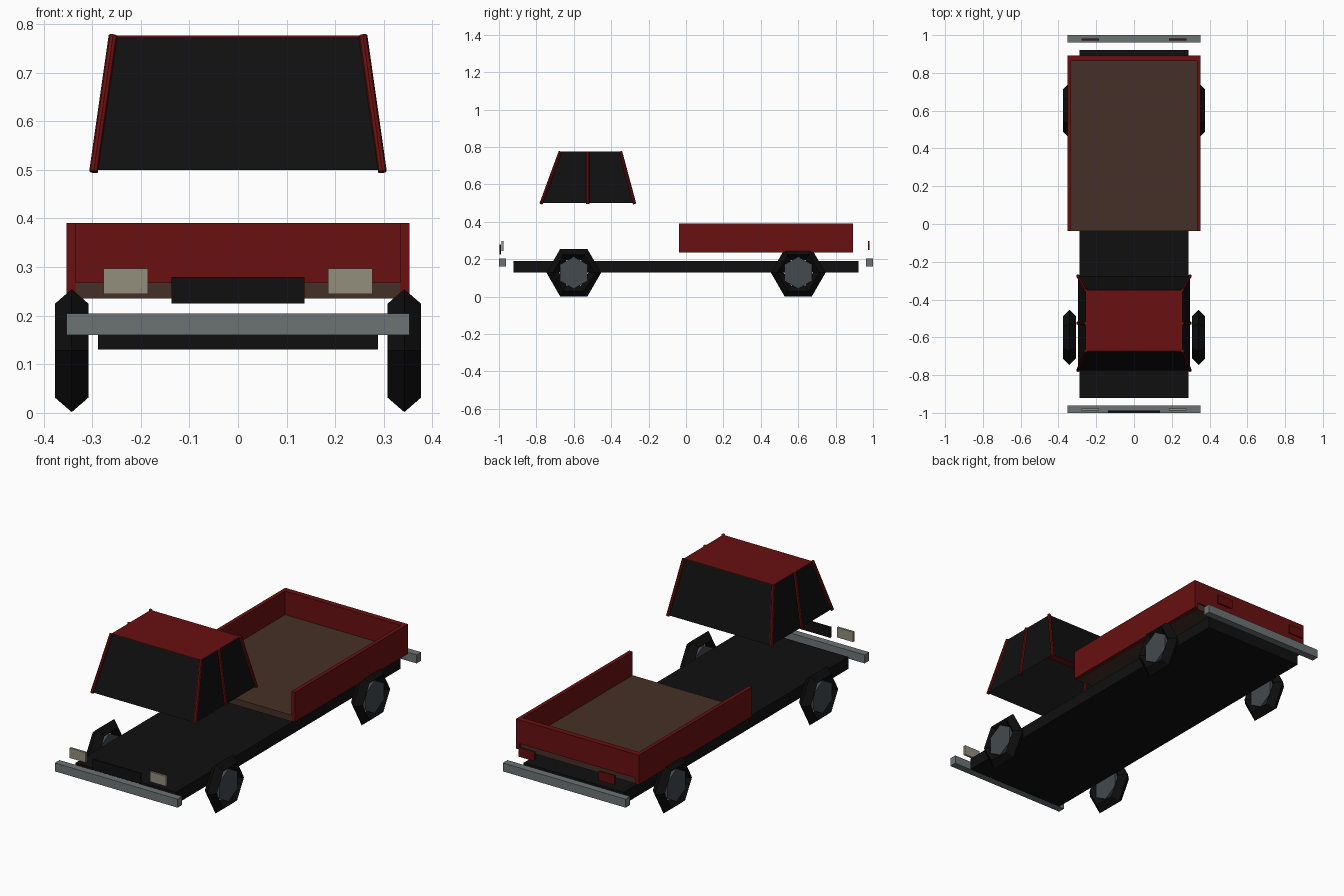
import bpy
import bmesh
from math import sin, cos, tau
from mathutils import Vector

cube = bpy.data.objects.get("Cube")
if cube:
    bpy.data.objects.remove(cube, do_unlink=True)


def material(name, r, g, b):
    m = bpy.data.materials.new(name)
    m.use_nodes = True
    m.diffuse_color = (r, g, b, 1)
    m.node_tree.nodes["Principled BSDF"].inputs["Base Color"].default_value = (r, g, b, 1)
    return m


RED = material("red_paint", 0.14, 0.005, 0.005)
TAIL = material("tail_light_red", 0.12, 0.004, 0.004)
BLACK = material("black", 0.005, 0.005, 0.005)
RUBBER = material("tyre_black", 0.004, 0.004, 0.004)
WOOD = material("brown_floor", 0.06, 0.03, 0.02)
STEEL = material("bumper_grey", 0.15, 0.175, 0.175)
HUB = material("hub_grey", 0.055, 0.068, 0.078)
LAMP = material("lamp_cream", 0.29, 0.27, 0.2)


def make(name, verts, faces, mat):
    mesh = bpy.data.meshes.new(name)
    bm = bmesh.new()
    vs = [bm.verts.new(v) for v in verts]
    for f in faces:
        bm.faces.new([vs[i] for i in f])
    bmesh.ops.recalc_face_normals(bm, faces=bm.faces[:])
    bm.to_mesh(mesh)
    bm.free()
    mesh.materials.append(mat)
    obj = bpy.data.objects.new(name, mesh)
    bpy.context.collection.objects.link(obj)
    return obj


def box(name, xs, ys, zs, mat):
    verts = [(x, y, z) for x in xs for y in ys for z in zs]
    faces = [(0, 1, 3, 2), (4, 6, 7, 5), (0, 4, 5, 1), (2, 3, 7, 6), (0, 2, 6, 4), (1, 5, 7, 3)]
    return make(name, verts, faces, mat)


def rod(name, a, b, radius, mat, sides, phase=0.0):
    """Straight prism between two points."""
    a, b = Vector(a), Vector(b)
    d = (b - a).normalized()
    u = (Vector((0, 1, 0)) - d * d.y).normalized()
    w = d.cross(u)
    verts = []
    for i in range(sides):
        t = tau * i / sides + phase
        off = (u * cos(t) + w * sin(t)) * radius
        verts += [a + off, b + off]
    n = 2 * sides
    faces = [(i, i + 1, (i + 3) % n, (i + 2) % n) for i in range(0, n, 2)]
    faces += [tuple(range(0, n, 2)), tuple(range(1, n, 2))]
    return make(name, verts, faces, mat)


def tyre(name, x, y, z, major, minor):
    """Six-sided ring with a diamond cross-section, axle along x."""
    verts, faces = [], []
    for i in range(6):
        a = tau * i / 6
        for j in range(4):
            b = tau * j / 4
            r = major + minor * cos(b)
            verts.append((x + minor * sin(b), y + r * cos(a), z + r * sin(a)))
            k = (j + 1) % 4
            n = (i + 1) % 6
            faces.append((i * 4 + j, i * 4 + k, n * 4 + k, n * 4 + j))
    return make(name, verts, faces, RUBBER)


# Chassis and bumpers
box("chassis", (-0.288, 0.288), (-0.922, 0.922), (0.13, 0.192), BLACK)
for end, s in (("front", -1), ("rear", 1)):
    box(end + "_bumper", (-0.353, 0.353), sorted((s * 0.962, s)), (0.16, 0.204), STEEL)

# Wheels
for end, y in (("front", -0.6), ("rear", 0.6)):
    for side, s in (("left", 1), ("right", -1)):
        x = s * 0.342
        tyre(f"{end}_{side}_tyre", x, y, 0.128, 0.112, 0.034)
        rod(f"{end}_{side}_hub", (x - 0.024, y, 0.128), (x + 0.024, y, 0.128),
            0.086, HUB, 6, tau / 4)

# Cargo bed
box("bed_floor", (-0.333, 0.333), (-0.038, 0.885), (0.235, 0.268), WOOD)
box("tailgate", (-0.333, 0.333), (0.862, 0.892), (0.268, 0.391), RED)
for side, s in (("left", 1), ("right", -1)):
    box(side + "_bed_side", sorted((s * 0.333, s * 0.353)), (-0.038, 0.892), (0.237, 0.391), RED)

# Lights and grille
box("grille", (-0.137, 0.137), (-0.998, -0.988), (0.225, 0.279), BLACK)
for side, s in (("left", 1), ("right", -1)):
    xs = sorted((s * 0.185, s * 0.277))
    box(side + "_headlight", xs, (-0.987, -0.976), (0.245, 0.297), LAMP)
    box(side + "_tail_light", xs, (0.972, 0.981), (0.25, 0.298), TAIL)

# Cabin: glass walls open underneath, thin roof
low, high = 0.5, 0.773
BX, TX = 0.297, 0.257
BY, TY = (-0.775, -0.275), (-0.672, -0.35)
base = [(-BX, BY[0], low), (BX, BY[0], low), (BX, BY[1], low), (-BX, BY[1], low)]
top = [(-TX, TY[0], high), (TX, TY[0], high), (TX, TY[1], high), (-TX, TY[1], high)]
make("cabin_glass", base + top,
     [(i, (i + 1) % 4, (i + 1) % 4 + 4, i + 4) for i in range(4)], BLACK)
box("cabin_roof", (-TX, TX), TY, (high - 0.003, high + 0.003), RED)

# Cabin pillars
for side, s in (("left", 1), ("right", -1)):
    for end, yb, yt in (("front", BY[0], TY[0]), ("middle", -0.525, -0.525),
                        ("rear", BY[1], TY[1])):
        rod(f"{end}_{side}_pillar", (s * BX, yb, low - 0.004), (s * TX, yt, high + 0.003),
            0.009, RED, 8)
